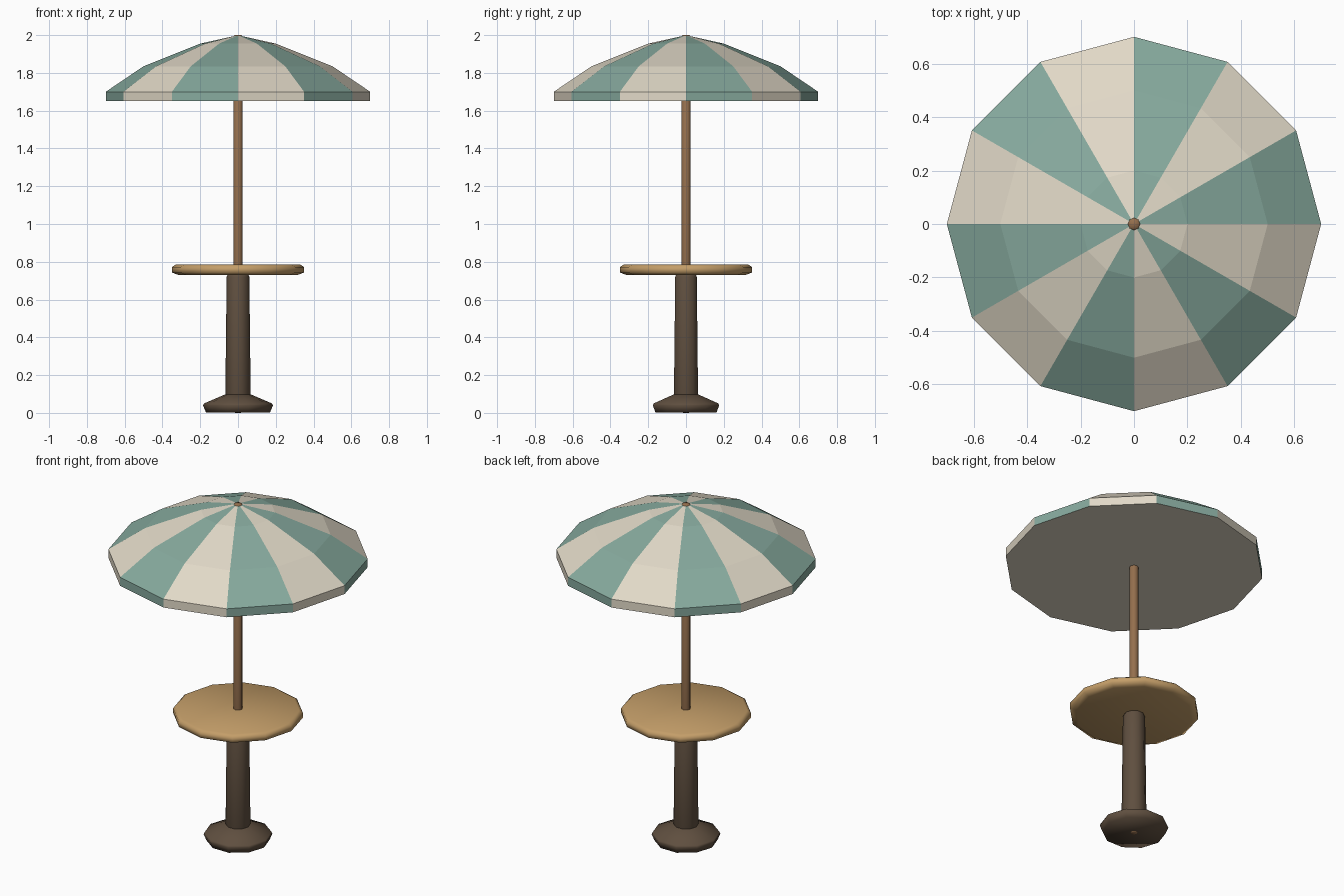
import bpy, bmesh
from math import cos, sin, tau, atan2, floor

cube = bpy.data.objects.get("Cube")
if cube:
    bpy.data.objects.remove(cube, do_unlink=True)


def material(name, colour):
    mat = bpy.data.materials.new(name)
    mat.use_nodes = True
    mat.diffuse_color = (*colour, 1)
    mat.node_tree.nodes["Principled BSDF"].inputs["Base Color"].default_value = (*colour, 1)
    return mat


cream = material("cream canvas", (0.75, 0.69, 0.57))
green = material("sage green canvas", (0.24, 0.40, 0.34))
table_wood = material("light table wood", (0.55, 0.34, 0.14))
pole_wood = material("brown pole wood", (0.30, 0.16, 0.075))
dark_wood = material("dark pedestal", (0.115, 0.078, 0.05))


def lathe(name, profile, sides, materials, smooth=True):
    """Closed solid of revolution from (radius, height) pairs, bottom to top."""
    bm = bmesh.new()
    rings = [[bm.verts.new((r * cos(tau * i / sides), r * sin(tau * i / sides), z))
              for i in range(sides)] for r, z in profile]
    for low, high in zip(rings, rings[1:]):
        for i in range(sides):
            j = (i + 1) % sides
            bm.faces.new((low[i], low[j], high[j], high[i]))
    bm.faces.new(rings[0][::-1])
    bm.faces.new(rings[-1])
    for face in bm.faces:
        face.smooth = smooth
    mesh = bpy.data.meshes.new(name)
    bm.to_mesh(mesh)
    bm.free()
    for mat in materials:
        mesh.materials.append(mat)
    obj = bpy.data.objects.new(name, mesh)
    bpy.context.collection.objects.link(obj)
    return obj


# Pedestal: flared foot and tapering column
lathe("pedestal_foot", [(0.17, 0.003), (0.185, 0.04), (0.18, 0.05), (0.07, 0.097), (0.05, 0.1)],
      10, [dark_wood])
lathe("pedestal_column", [(0.06, 0.08), (0.067, 0.1), (0.06, 0.72), (0.054, 0.735)],
      10, [dark_wood])

# Round table top with softened rim
lathe("table_top", [(0.315, 0.73), (0.35, 0.743), (0.35, 0.772), (0.33, 0.785)],
      12, [table_wood])

# Pole running from the ground through the canopy
lathe("pole", [(0.016, 0), (0.025, 0.01), (0.025, 1.992), (0.018, 2.0)], 8, [pole_wood])

# Canopy with alternating canvas panels
canopy = lathe("canopy", [(0.70, 1.65), (0.70, 1.70), (0.50, 1.835), (0.20, 1.955), (0.02, 1.995)],
               12, [cream, green], smooth=False)
for face in canopy.data.polygons:
    if len(face.vertices) == 4:
        angle = atan2(face.center.y, face.center.x) % tau
        face.material_index = 1 - floor(angle / tau * 12) % 2
